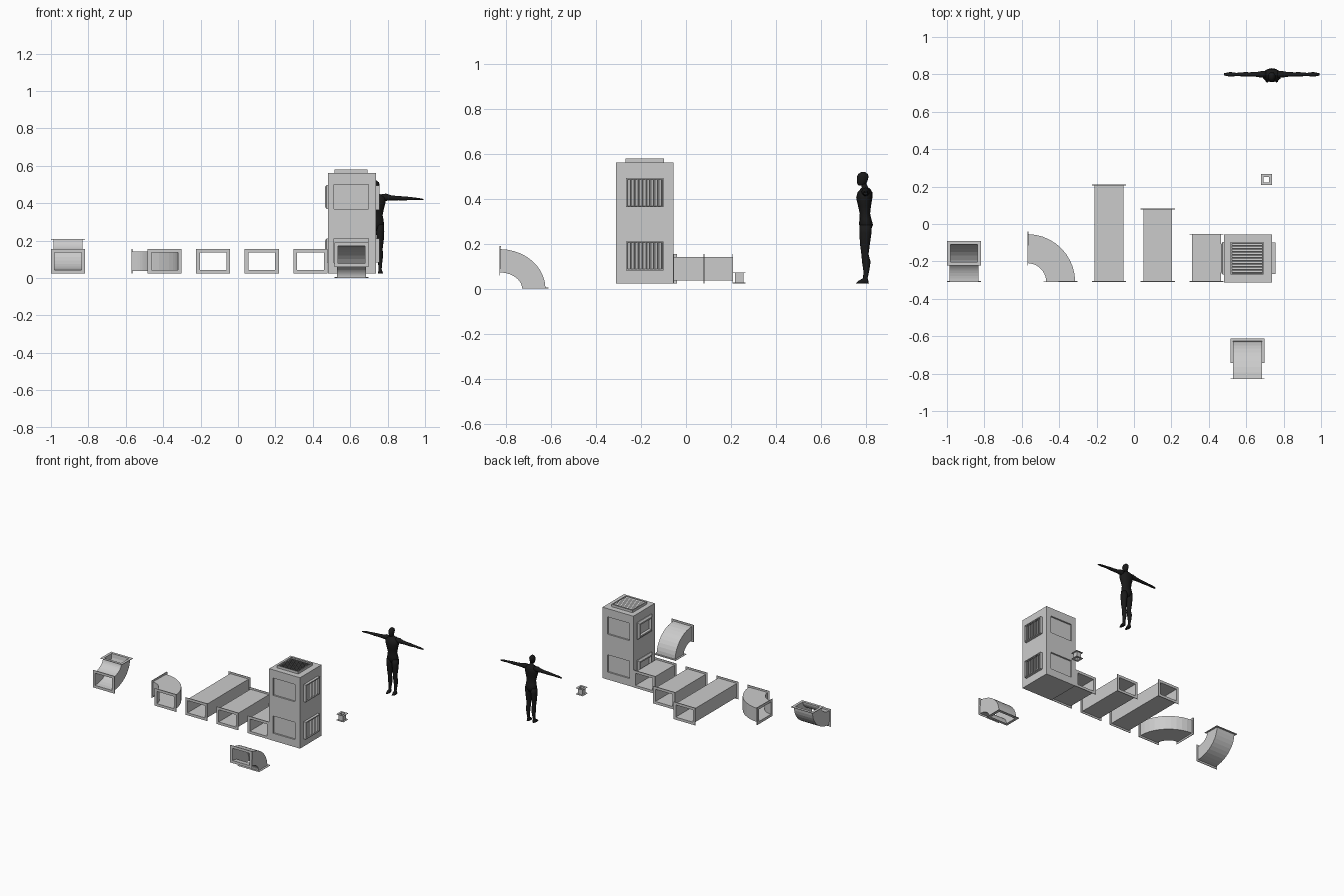
import bpy, bmesh, math
from mathutils import Vector, Matrix

if "Cube" in bpy.data.objects:
    bpy.data.objects.remove(bpy.data.objects["Cube"])

black = bpy.data.materials.new("black")
black.diffuse_color = (0.01, 0.01, 0.01, 1)
black.use_nodes = True
black.node_tree.nodes["Principled BSDF"].inputs["Base Color"].default_value = black.diffuse_color


def finish(name, bm, mat=None):
    bmesh.ops.recalc_face_normals(bm, faces=bm.faces)
    me = bpy.data.meshes.new(name)
    bm.to_mesh(me)
    bm.free()
    ob = bpy.data.objects.new(name, me)
    bpy.context.collection.objects.link(ob)
    if mat:
        me.materials.append(mat)
    return ob


def add_box(bm, c, size, rot=None):
    m = Matrix.Translation(c) @ (rot or Matrix()) @ Matrix.Diagonal((*size, 1))
    bmesh.ops.create_cube(bm, size=1, matrix=m)


def sweep(name, w, h, prof, f):
    """Carry a closed profile of (offset, depth) around a w x h rectangle, placed by f."""
    bm = bmesh.new()
    loops = []
    for d, s in prof:
        a, b = w / 2 + d, h / 2 + d
        loops.append([bm.verts.new(f(i * a, j * b, s))
                      for i, j in ((-1, -1), (1, -1), (1, 1), (-1, 1))])
    for k, lo in enumerate(loops):
        hi = loops[(k + 1) % len(loops)]
        for i in range(4):
            j = (i + 1) % 4
            bm.faces.new((lo[i], lo[j], hi[j], hi[i]))
    return finish(name, bm)


def straight(c, u, v, n):
    c, u, v, n = map(Vector, (c, u, v, n))
    return lambda a, b, s: c + u * a + v * b + n * s


def bend(c, ax, e1, r1, e2, r2):
    c, ax, e1, e2 = map(Vector, (c, ax, e1, e2))

    def f(a, b, s):
        t = s * math.pi / 2
        return c + ax * a + e1 * ((r1 + b) * math.sin(t)) + e2 * ((r2 + b) * math.cos(t))
    return f


def duct_profile(length, t, seg=1, rim=0.0135, wall=0.006):
    mid = [t + (length - 2 * t) * i / seg for i in range(seg + 1)]
    outer = [(0, s) for s in mid]
    inner = [(-wall, s) for s in reversed(mid)]
    return ([(-wall, 0), (rim, 0), (rim, t)] + outer +
            [(rim, length - t), (rim, length), (-wall, length)] + inner)


X, Y, Z = (1, 0, 0), (0, 1, 0), (0, 0, 1)
W, H = 0.155, 0.104

# straight ducts, short to long
for name, x, end in (("short_duct", 0.388, -0.053), ("medium_duct", 0.127, 0.082),
                     ("long_duct", -0.133, 0.21)):
    sweep(name, W, H, duct_profile(end + 0.31, 0.004),
          straight((x, -0.31, 0.09), X, Z, Y))

# curved ducts
curve = duct_profile(1, 0.015, 10)
sweep("side_elbow", H, W, curve, bend((-0.57, -0.31, 0.09), Z, X, 0.178, Y, 0.178))
sweep("upward_elbow", W, H, curve,
      bend((-0.909, -0.31, 0.21), X, Y, 0.154, (0, 0, -1), 0.12))
sweep("downward_elbow", W, H, curve,
      bend((0.607, -0.83, 0.001), X, Y, 0.152, Z, 0.124))

# small cable post
sweep("small_post", 0.036, 0.036, duct_profile(0.048, 0.003, 1, 0.011, 0.003),
      straight((0.708, 0.237, 0.025), X, Y, Z))

# main cabinet with recessed panels front and back
BX, BY = 0.609, -0.1835
ROWS = (("lower", 0.147), ("upper", 0.434))
bm = bmesh.new()
add_box(bm, (BX, BY, 0.2935), (0.258, 0.257, 0.537))
cabinet = finish("cabinet", bm)
bm = bmesh.new()
for _, z in ROWS:
    for side in (-1, 1):
        add_box(bm, (0.605, BY + side * 0.1285, z), (0.184, 0.024, 0.131))
cutter = finish("panel_cutter", bm)
cutter.hide_render = True
cutter.hide_set(True)
mod = cabinet.modifiers.new("panels", "BOOLEAN")
mod.operation = "DIFFERENCE"
mod.solver = "EXACT"
mod.object = cutter


# louvred vents on the right side and the top
def louvres(name, c, n, pitch_axis, span, size, rot_axis):
    bm = bmesh.new()
    for i in range(n):
        p = Vector(c)
        p[pitch_axis] += span * ((i + 0.5) / n - 0.5)
        add_box(bm, p, size, Matrix.Rotation(math.radians(40), 4, rot_axis))
    finish(name, bm)


rim = [(-0.006, 0), (0, 0), (0, 0.019), (-0.006, 0.019)]
for row, z in ROWS:
    zc = z if row == "lower" else 0.429
    sweep(row + "_right_vent_frame", 0.168, 0.13, rim,
          straight((0.738, BY, zc), Y, Z, X))
    louvres(row + "_right_louvres", (0.747, BY, zc), 9, 1, 0.156,
            (0.018, 0.003, 0.12), "Z")
    # tapered hoods on the left side
    hood = [(-0.026, -0.002), (0, 0), (0, 0.006), (-0.012, 0.016), (-0.022, 0.016),
            (-0.026, 0.006)]
    sweep(row + "_left_hood", 0.172, 0.128, hood,
          straight((0.48, BY, z), Y, Z, (-1, 0, 0)))
sweep("top_vent_frame", 0.176, 0.172, rim, straight((0.605, BY, 0.561), X, Y, Z))
louvres("top_louvres", (0.605, BY, 0.57), 10, 1, 0.16, (0.166, 0.003, 0.018), "X")


# standing figure, lofted from elliptical rings
def loft(name, rings, axis, n=12):
    bm = bmesh.new()
    prev = None
    for c, ra, rb in rings:
        loop = []
        for i in range(n):
            t = 2 * math.pi * i / n
            a, b = ra * math.cos(t), rb * math.sin(t)
            off = (a, b, 0) if axis == "z" else (0, a, b)
            loop.append(bm.verts.new(Vector(c) + Vector(off)))
        if prev:
            for i in range(n):
                j = (i + 1) % n
                bm.faces.new((prev[i], prev[j], loop[j], loop[i]))
        else:
            bm.faces.new(loop)
        prev = loop
    bm.faces.new(prev)
    ob = finish(name, bm, black)
    for p in ob.data.polygons:
        p.use_smooth = True


FX, FY = 0.737, 0.797
torso = [(0.255, .024, .018, 0.005), (0.285, .044, .031, 0.005), (0.31, .041, .027, 0.002),
         (0.335, .036, .023, 0), (0.37, .043, .029, -.002), (0.405, .052, .036, -.003),
         (0.43, .052, .033, 0), (0.445, .034, .022, .002), (0.452, .015, .014, 0),
         (0.468, .012, .013, -.006)]
loft("torso", [((FX, FY + o, z), a, b) for z, a, b, o in torso], "z")
head = [(0.46, .009, .01, -.018), (0.468, .015, .02, -.014), (0.483, .018, .024, -.012),
        (0.5, .02, .026, -.01), (0.512, .016, .021, -.009), (0.521, .006, .008, -.008)]
loft("head", [((FX, FY + o, z), a, b) for z, a, b, o in head], "z")
leg = [(0.285, .021, .026, .023, .003), (0.25, .022, .027, .023, .002),
       (0.2, .019, .022, .023, 0), (0.155, .014, .016, .022, 0),
       (0.12, .016, .019, .023, .006), (0.08, .011, .013, .023, .006),
       (0.048, .008, .01, .023, .002), (0.036, .011, .022, .024, -.007),
       (0.025, .013, .029, .025, -.012)]
arm = [(.03, .018, .018, .432), (.055, .018, .019, .432), (.08, .013, .014, .429),
       (.12, .011, .011, .427), (.145, .012, .011, .426), (.19, .008, .008, .425),
       (.205, .011, .006, .424), (.225, .012, .006, .423), (.255, .006, .003, .42)]
for side, s in (("left", 1), ("right", -1)):
    loft(side + "_leg", [((FX + s * x, FY + o, z), a, b) for z, a, b, x, o in leg], "z")
    loft(side + "_arm", [((FX + s * x, FY + .003, z), a, b) for x, a, b, z in arm], "x")
